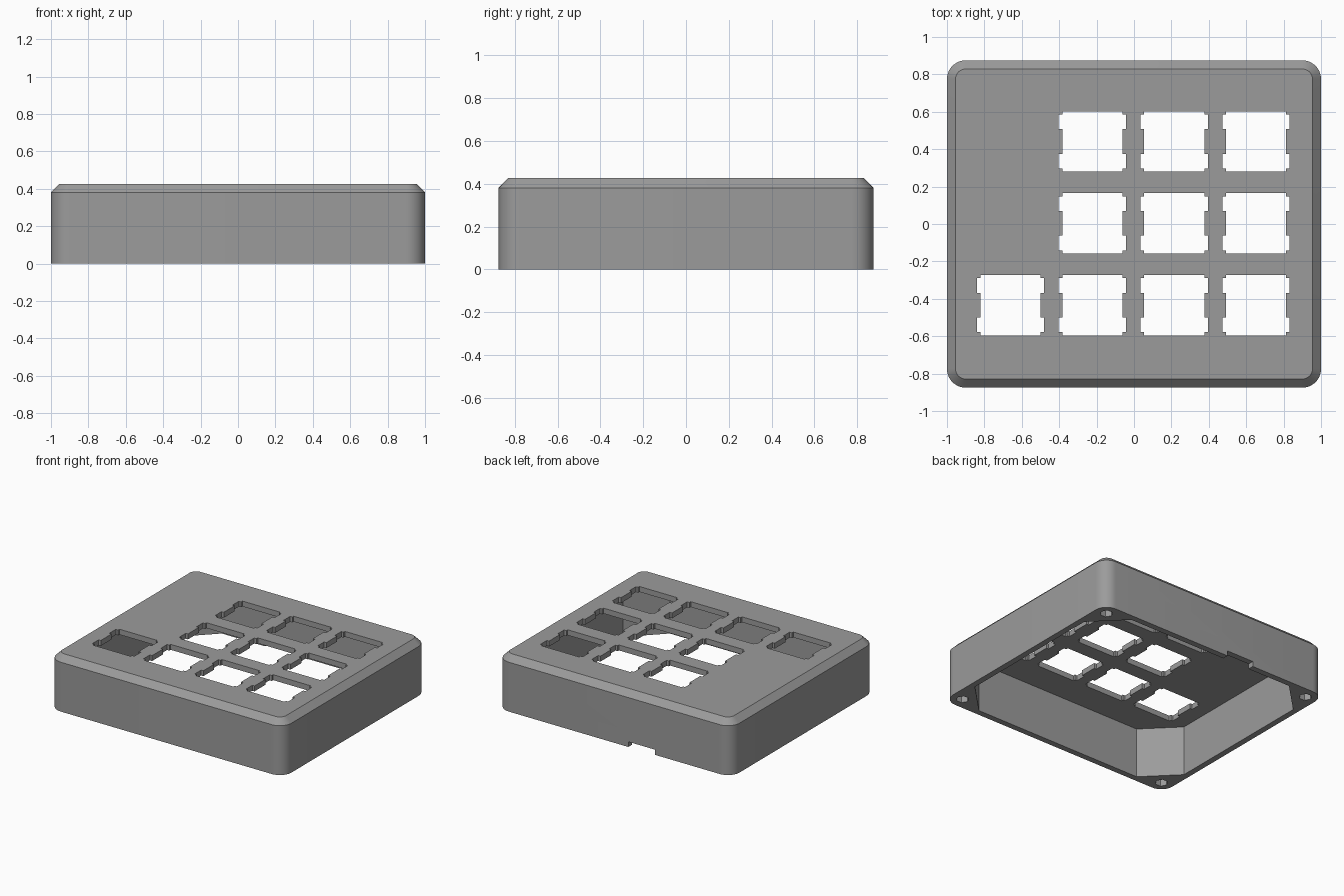
import bpy, bmesh, math

if "Cube" in bpy.data.objects:
    bpy.data.objects.remove(bpy.data.objects["Cube"])

grey = bpy.data.materials.new("matte grey plastic")
grey.diffuse_color = (0.33, 0.33, 0.33, 1)
grey.use_nodes = True
grey.node_tree.nodes["Principled BSDF"].inputs["Base Color"].default_value = grey.diffuse_color


def rounded_rect(hx, hy, r, steps=10):
    """Counter-clockwise outline of a rectangle with round corners."""
    pts = []
    for i, (sx, sy) in enumerate([(1, 1), (-1, 1), (-1, -1), (1, -1)]):
        for k in range(steps + 1):
            a = math.pi / 2 * (i + k / steps)
            pts.append((sx * (hx - r) + r * math.cos(a),
                        sy * (hy - r) + r * math.sin(a)))
    return pts


def add_loft(bm, rings):
    """Closed solid through (outline, z) rings."""
    loops = [[bm.verts.new((x, y, z)) for x, y in pts] for pts, z in rings]
    for a, b in zip(loops, loops[1:]):
        for i in range(len(a)):
            j = (i + 1) % len(a)
            bm.faces.new((a[i], a[j], b[j], b[i]))
    bm.faces.new(loops[0][::-1])
    bm.faces.new(loops[-1])


def make_object(name, solids):
    bm = bmesh.new()
    for rings in solids:
        add_loft(bm, rings)
    bmesh.ops.recalc_face_normals(bm, faces=bm.faces)
    mesh = bpy.data.meshes.new(name)
    bm.to_mesh(mesh)
    bm.free()
    mesh.materials.append(grey)
    ob = bpy.data.objects.new(name, mesh)
    bpy.context.collection.objects.link(ob)
    return ob


def prism(pts, z0, z1):
    return [(pts, z0), (pts, z1)]


def box(x0, x1, y0, y1, z0, z1):
    return prism([(x0, y0), (x1, y0), (x1, y1), (x0, y1)], z0, z1)


HX, HY, TOP, CH, CEILING = 1.0, 0.875, 0.427, 0.046, 0.385

# Outer shell with chamfered top edge
outline = rounded_rect(HX, HY, 0.1)
case = make_object("keypad_case", [[
    (outline, 0), (outline, TOP - CH),
    (rounded_rect(HX - CH, HY - CH, 0.1 - CH), TOP)]])

# Hollow inside with cut corners that leave screw posts
ix, iy, c = HX - CH, HY - CH, 0.235
cavity = make_object("cavity_cutter", [prism(
    [(ix, -iy + c), (ix, iy - c), (ix - c, iy), (-ix + c, iy),
     (-ix, iy - c), (-ix, -iy + c), (-ix + c, -iy), (ix - c, -iy)], -0.1, CEILING)])

# Switch openings: square with two side notches on left and right
half, wide, n0, n1 = 0.161, 0.18, 0.066, 0.144
right = [(half, -half), (half, -n1), (wide, -n1), (wide, -n0), (half, -n0),
         (half, n0), (wide, n0), (wide, n1), (half, n1), (half, half)]
key = right + [(-x, -y) for x, y in right]
PITCH = 0.4375
cells = [(col, row) for row in range(3) for col in range(4) if col > 0 or row == 0]
keys = make_object("switch_cutter", [
    prism([(x - 0.66 + PITCH * col, y - 0.434 + PITCH * row) for x, y in key], 0.3, 0.5)
    for col, row in cells])

# Screw holes in the four corner posts
screws = make_object("screw_cutter", [
    prism([(sx * 0.908 + 0.046 * math.cos(k * math.pi / 3),
            sy * 0.783 + 0.046 * math.sin(k * math.pi / 3)) for k in range(6)], -0.1, 0.25)
    for sx in (-1, 1) for sy in (-1, 1)])

# Cable slot in the lower edge of the back wall
slot = make_object("cable_slot_cutter", [box(-0.35, -0.12, iy - 0.05, HY + 0.1, -0.1, 0.04)])

bpy.context.view_layer.objects.active = case
case.select_set(True)
for cutter in (cavity, keys, screws, slot):
    mod = case.modifiers.new(cutter.name, 'BOOLEAN')
    mod.operation = 'DIFFERENCE'
    mod.solver = 'EXACT'
    mod.object = cutter
    bpy.ops.object.modifier_apply(modifier=mod.name)
    bpy.data.objects.remove(cutter)

bpy.ops.object.shade_smooth_by_angle(angle=math.radians(30))
